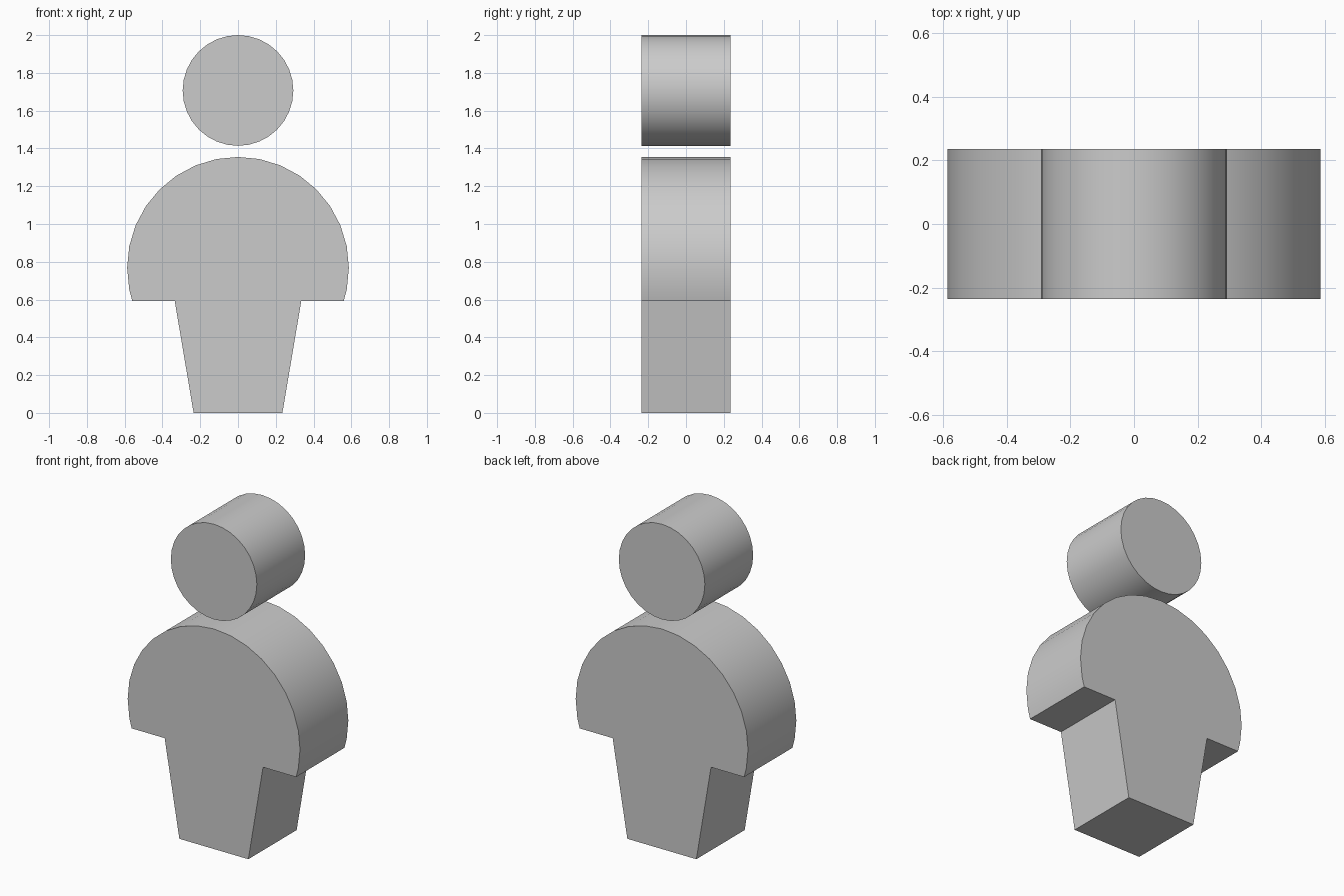
import bpy, bmesh, math

if "Cube" in bpy.data.objects:
    bpy.data.objects.remove(bpy.data.objects["Cube"])

HALF_DEPTH = 0.235
STEP = math.radians(11.25)


def extrude_profile(name, points):
    """Extrude an (x, z) outline through the full depth along y."""
    bm = bmesh.new()
    face = bm.faces.new([bm.verts.new((x, -HALF_DEPTH, z)) for x, z in points])
    result = bmesh.ops.extrude_face_region(bm, geom=[face])
    verts = [v for v in result["geom"] if isinstance(v, bmesh.types.BMVert)]
    bmesh.ops.translate(bm, vec=(0, 2 * HALF_DEPTH, 0), verts=verts)
    bmesh.ops.recalc_face_normals(bm, faces=bm.faces)
    mesh = bpy.data.meshes.new(name)
    bm.to_mesh(mesh)
    bm.free()
    obj = bpy.data.objects.new(name, mesh)
    bpy.context.collection.objects.link(obj)
    bpy.ops.object.select_all(action="DESELECT")
    obj.select_set(True)
    bpy.context.view_layer.objects.active = obj
    bpy.ops.object.shade_smooth_by_angle(angle=math.radians(30))
    return obj


def arc(radius, center_z, first, last):
    """Points on a circle, counted in steps from the top."""
    return [(radius * math.sin(i * STEP), center_z + radius * math.cos(i * STEP))
            for i in range(first, last + 1)]


# Head: a disc
extrude_profile("head", arc(0.293, 1.707, 0, 31))

# Body: cut-off round torso with tapered legs below
base = [(0.56, 0.593), (0.335, 0.593), (0.235, 0.0)]
mirrored = [(-x, z) for x, z in reversed(base)]
extrude_profile("body", arc(0.587, 0.768, -9, 9) + base + mirrored)
